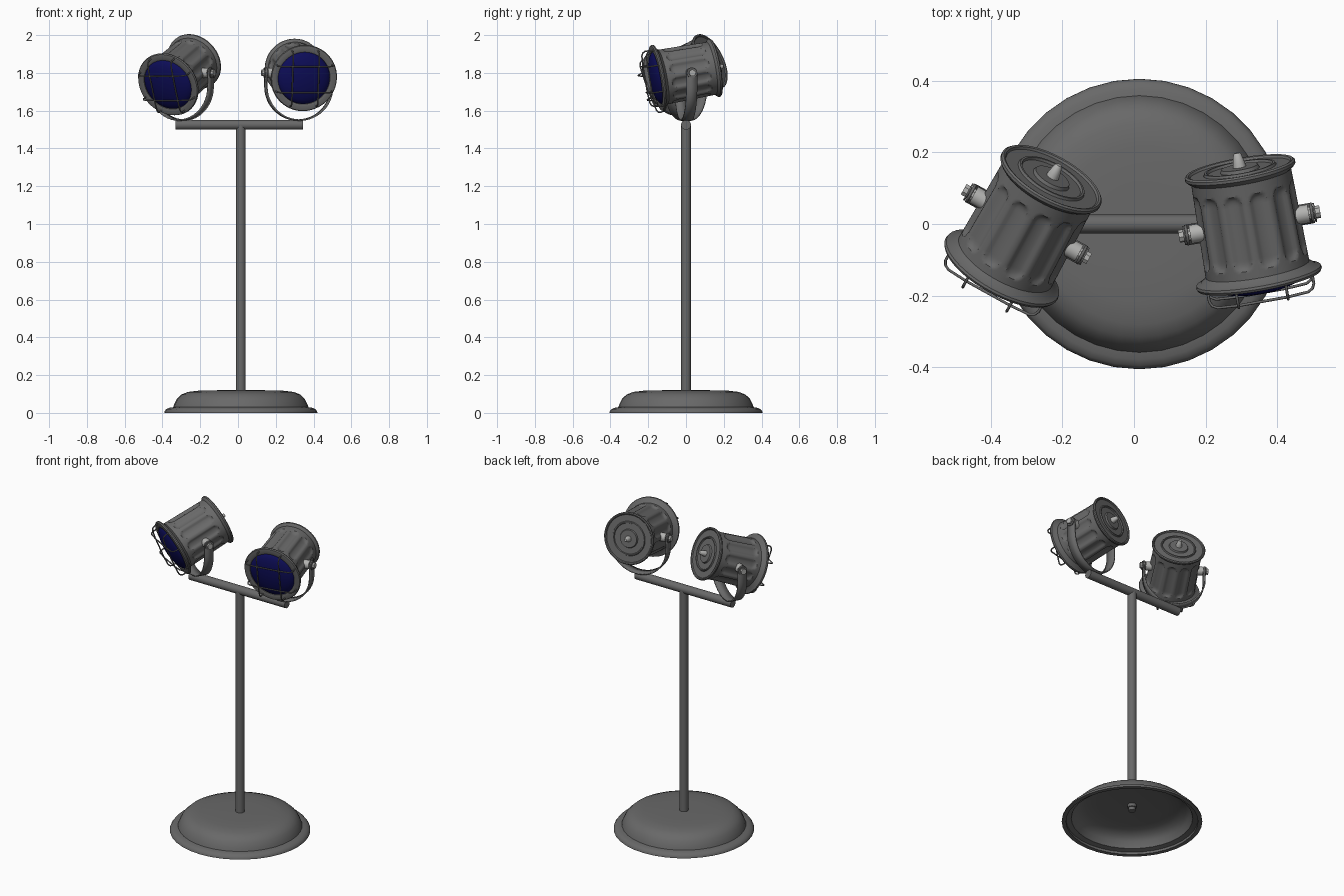
import bpy, bmesh, math
from math import sin, cos, pi, radians, hypot, sqrt
from mathutils import Matrix, Vector

cube = bpy.data.objects.get("Cube")
if cube:
    bpy.data.objects.remove(cube)


def material(name, rgb):
    m = bpy.data.materials.new(name)
    m.use_nodes = True
    m.diffuse_color = (*rgb, 1)
    m.node_tree.nodes["Principled BSDF"].inputs["Base Color"].default_value = (*rgb, 1)
    return m


GREY = material("dark grey metal", (0.14, 0.14, 0.14))
LIGHT = material("light grey metal", (0.45, 0.45, 0.44))
BLUE = material("navy lens", (0.004, 0.004, 0.1))


def add(name, bm, mat, matrix):
    bmesh.ops.recalc_face_normals(bm, faces=bm.faces)
    me = bpy.data.meshes.new(name)
    bm.to_mesh(me)
    bm.free()
    me.materials.append(mat)
    ob = bpy.data.objects.new(name, me)
    ob.matrix_world = matrix
    bpy.context.collection.objects.link(ob)
    return ob


def lathe(name, profile, mat, matrix=Matrix(), segs=32):
    """Spin (radius, height) points around the local z axis."""
    bm = bmesh.new()
    vs = [bm.verts.new((r, 0, z)) for r, z in profile]
    es = [bm.edges.new(pair) for pair in zip(vs, vs[1:])]
    bmesh.ops.spin(bm, geom=vs + es, axis=(0, 0, 1), cent=(0, 0, 0),
                   angle=2 * pi, steps=segs)
    bmesh.ops.remove_doubles(bm, verts=bm.verts, dist=1e-5)
    return add(name, bm, mat, matrix)


def rod(name, radius, start, end, mat, matrix=Matrix(), segs=24):
    profile = [(0, start), (radius, start), (radius, end), (0, end)]
    return lathe(name, profile, mat, matrix, segs)


def rot(deg, axis):
    return Matrix.Rotation(radians(deg), 4, axis)


def fluted_body(name, matrix):
    """Slightly flared can with twelve scooped, round-ended flutes."""
    bm = bmesh.new()
    rows, segs, flutes, half = 48, 144, 12, 0.026
    rings = []
    for i in range(rows + 1):
        t = -0.15 + 0.3 * i / rows
        ring = []
        for j in range(segs):
            a = 2 * pi * j / segs
            step = 2 * pi / flutes
            u = ((a % step) - step / 2) * 0.145
            v = max(0, abs(t) - 0.08)
            d = min(1, hypot(u, v) / half)
            r = 0.144 + 0.02 * t - 0.012 * sqrt(1 - d * d)
            ring.append(bm.verts.new((r * cos(a), r * sin(a), t)))
        rings.append(ring)
    for lo, hi in zip(rings, rings[1:]):
        for j in range(segs):
            k = (j + 1) % segs
            bm.faces.new((lo[j], lo[k], hi[k], hi[j]))
    add(name, bm, GREY, matrix)


def yoke(name, matrix):
    """U-shaped strap with rounded tops, origin at the tilt pivot."""
    R, drop, half = 0.177, -0.073, 0.029
    arm = [half * k for k in (0.98, 0.87, 0.7, 0.4, 0)]
    path = [(-R, z) for z in arm]
    path += [(-R * cos(pi * i / 24), drop - R * sin(pi * i / 24)) for i in range(25)]
    path += [(R, z) for z in reversed(arm)]
    bm = bmesh.new()
    pairs = []
    for x, z in path:
        w = sqrt(half ** 2 - max(0, z) ** 2)
        pairs.append([bm.verts.new((x, s * w, z)) for s in (-1, 1)])
    for (a, b), (c, d) in zip(pairs, pairs[1:]):
        bm.faces.new((a, b, d, c))
    ob = add(name, bm, GREY, matrix)
    mod = ob.modifiers.new("thickness", "SOLIDIFY")
    mod.thickness = 0.008
    mod.offset = 0


def grille(name, matrix):
    """Two wires each way, bent back onto the flange at their ends."""
    cu = bpy.data.curves.new(name, "CURVE")
    cu.dimensions = "3D"
    cu.bevel_depth = 0.004
    cu.bevel_resolution = 2
    off, e = 0.07, 0.148
    half = [(e, 0.155), (e, 0.185), (e - 0.006, 0.198), (e - 0.02, 0.206), (off, 0.21)]
    path = half + [(-p, z) for p, z in reversed(half)]
    for c in (-off, off):
        for swap in (False, True):
            sp = cu.splines.new("POLY")
            sp.points.add(len(path) - 1)
            for pt, (p, z) in zip(sp.points, path):
                pt.co = (p, c, z, 1) if swap else (c, p, z, 1)
    cu.materials.append(GREY)
    ob = bpy.data.objects.new(name, cu)
    ob.matrix_world = matrix
    bpy.context.collection.objects.link(ob)


def lamp(side, x, yaw, pitch):
    place = Matrix.Translation((x, 0, 1.8)) @ rot(yaw, "Z")
    m = place @ rot(90 + pitch, "X")  # local z points out of the lens
    fluted_body(side + "_lamp_body", m)
    lathe(side + "_front_flange", [
        (0.14, 0.125), (0.15, 0.132), (0.163, 0.143), (0.176, 0.148), (0.178, 0.155),
        (0.174, 0.162), (0.15, 0.166), (0.14, 0.162), (0.138, 0.14)], GREY, m, 48)
    dome = [(0.141 * sin(a), 0.15 + 0.045 * cos(a))
            for a in (pi / 2 * i / 8 for i in range(9))]
    lathe(side + "_lens", dome, BLUE, m, 48)
    lathe(side + "_back_cap", [
        (0.138, -0.135), (0.15, -0.143), (0.156, -0.15), (0.156, -0.158),
        (0.151, -0.163), (0.145, -0.161), (0.141, -0.155), (0.103, -0.155),
        (0.1, -0.162), (0.094, -0.162), (0.091, -0.155), (0.056, -0.155),
        (0.052, -0.164), (0, -0.164)], GREY, m, 48)
    lathe(side + "_back_knob", [
        (0.019, -0.16), (0.017, -0.175), (0.011, -0.2), (0.008, -0.204), (0, -0.204)],
        LIGHT, m, 16)
    grille(side + "_lens_guard", m)
    yoke(side + "_yoke", place)
    # Tilt pivots on both sides of the can
    for end, turn in (("inner", 90), ("outer", -90)):
        p = m @ rot(turn, "Y")
        tag = side + "_" + end
        rod(tag + "_pivot_spacer", 0.026, 0.13, 0.168, LIGHT, p)
        rod(tag + "_pivot_washer", 0.027, 0.182, 0.187, GREY, p)
        rod(tag + "_pivot_bolt", 0.018, 0.165, 0.2, LIGHT, p, 8)


# Stand: hollow domed foot, pole and crossbar
CX = 0.015
foot = Matrix.Translation((CX, 0, 0))
lathe("base", [
    (0.38, 0), (0.405, 0), (0.404, 0.008), (0.395, 0.02), (0.378, 0.027), (0.358, 0.03),
    (0.353, 0.045), (0.338, 0.075), (0.315, 0.097), (0.28, 0.111), (0.22, 0.118),
    (0.12, 0.12), (0, 0.12), (0, 0.11), (0.2, 0.108), (0.27, 0.1), (0.31, 0.085),
    (0.335, 0.06), (0.35, 0.022), (0.38, 0.015), (0.38, 0)], GREY, foot, 36)
rod("pole", 0.026, 0.09, 1.525, GREY, foot)
rod("pole_nut", 0.02, 0.07, 0.1, GREY, foot, 12)
rod("crossbar", 0.026, -0.338, 0.338, GREY,
    Matrix.Translation((0.007, 0, 1.525)) @ rot(90, "Y"))

lamp("right", -0.3, -29, 23)
lamp("left", 0.322, 10, 10)

# Smooth shading with crisp edges
bpy.context.view_layer.update()
bpy.ops.object.select_all(action="DESELECT")
for ob in bpy.context.scene.objects:
    if ob.type == "MESH":
        ob.select_set(True)
        bpy.context.view_layer.objects.active = ob
bpy.ops.object.shade_smooth_by_angle(angle=radians(35))
